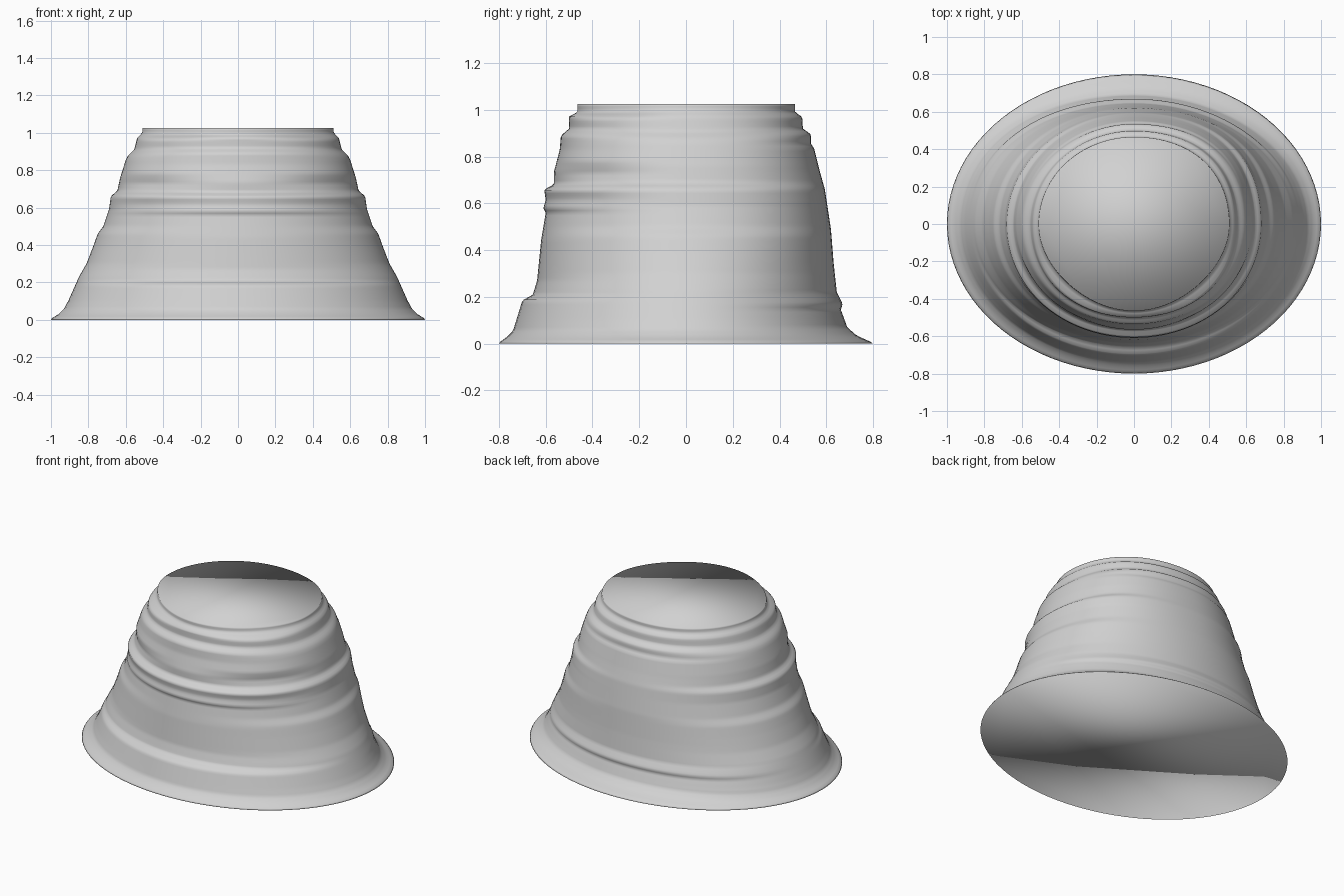
import bpy, bmesh, math

if "Cube" in bpy.data.objects:
    bpy.data.objects.remove(bpy.data.objects["Cube"])

SEGMENTS, ROWS, HEIGHT = 96, 96, 1.025

# (z, half-width) outlines: sides, front and back
SIDE = [(0, 1), (.008, .995), (.03, .96), (.06, .93), (.10, .908), (.14, .89),
        (.23, .85), (.30, .81), (.39, .775), (.46, .75), (.50, .72), (.59, .69),
        (.66, .68), (.69, .645), (.76, .63), (.855, .60), (.875, .59), (.91, .555),
        (.97, .54), (1.0, .512), (1.025, .51)]
FRONT = [(0, .80), (.008, .795), (.03, .765), (.055, .74), (.12, .72), (.185, .70),
         (.21, .655), (.27, .637), (.44, .62), (.56, .60), (.58, .61), (.615, .60),
         (.66, .607), (.68, .565), (.735, .565), (.83, .54), (.89, .535), (.92, .50),
         (.975, .50), (.987, .465), (1.025, .465)]
BACK = [(0, .80), (.008, .79), (.035, .73), (.07, .69), (.125, .67), (.145, .662),
        (.17, .67), (.22, .645), (.34, .632), (.49, .62), (.66, .594), (.735, .573),
        (.84, .547), (.85, .535), (.895, .535), (.92, .50), (.97, .497), (.99, .466),
        (1.025, .466)]
# (z, relative swell) of the corners: both front ones, back right, back left
FRONT_CORNER = [(0, 0), (.3, 0), (.62, 0), (.67, .012), (.73, -.008), (.78, .02),
                (.86, .015), (.96, .025), (.99, -.025), (1.025, -.03)]
BACK_RIGHT = [(0, 0), (.2, .0), (.45, .03), (.6, .045), (.9, .045), (1.025, .025)]
BACK_LEFT = [(0, 0), (.08, .02), (.2, .02), (.6, 0), (1.025, 0)]


def sample(table, z):
    for (z0, a), (z1, b) in zip(table, table[1:]):
        if z <= z1:
            return a + (b - a) * (z - z0) / (z1 - z0)
    return table[-1][1]


def ring(bm, z):
    rx, front, back = (sample(t, z) for t in (SIDE, FRONT, BACK))
    verts = []
    for i in range(SEGMENTS):
        a = 2 * math.pi * i / SEGMENTS
        c, s = math.cos(a), math.sin(a)
        corner = FRONT_CORNER if s < 0 else BACK_RIGHT if c > 0 else BACK_LEFT
        k = 1 + sample(corner, z) * (2 * c * s) ** 2
        verts.append(bm.verts.new((rx * c * k, (back if s > 0 else front) * s * k, z)))
    return verts


# Rippled tapering body, closed at both ends
bm = bmesh.new()
levels = [0] + [.008 + (HEIGHT - .008) * i / ROWS for i in range(ROWS + 1)]
rings = [ring(bm, z) for z in levels]
for low, high in zip(rings, rings[1:]):
    for i in range(SEGMENTS):
        j = (i + 1) % SEGMENTS
        bm.faces.new((low[i], low[j], high[j], high[i]))
bm.faces.new(rings[0][::-1])
bm.faces.new(rings[-1])
for face in bm.faces:
    face.smooth = True

mesh = bpy.data.meshes.new("rippled_body")
bm.to_mesh(mesh)
bm.free()
grey = bpy.data.materials.new("light grey")
grey.diffuse_color = (.64, .64, .64, 1)
grey.use_nodes = True
grey.node_tree.nodes["Principled BSDF"].inputs["Base Color"].default_value = grey.diffuse_color
mesh.materials.append(grey)
body = bpy.data.objects.new("rippled_body", mesh)
bpy.context.collection.objects.link(body)
